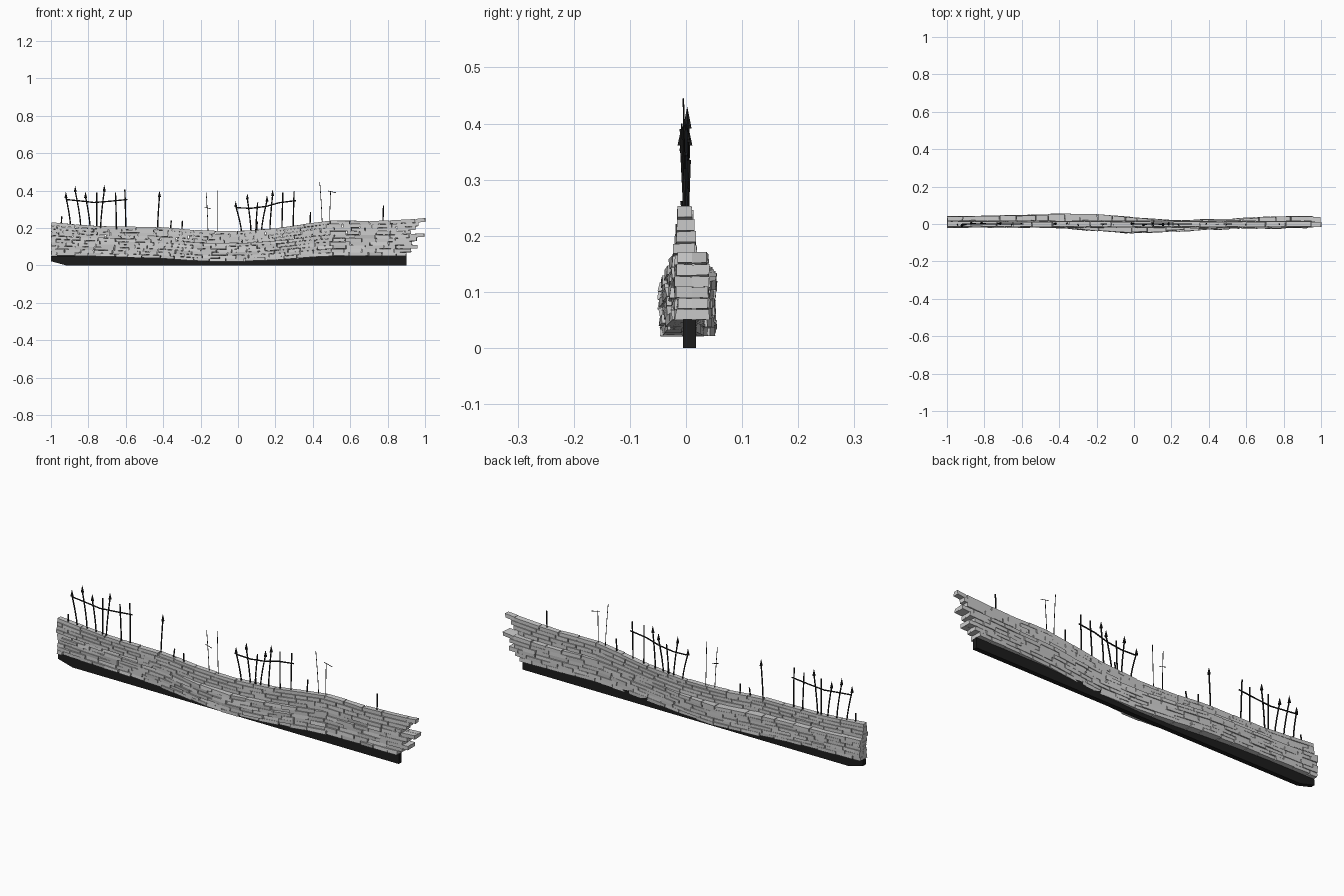
import bpy, bmesh, math, random
from mathutils import Vector

if "Cube" in bpy.data.objects:
    bpy.data.objects.remove(bpy.data.objects["Cube"])
random.seed(4)

dark = bpy.data.materials.new("black_iron")
dark.diffuse_color = (0.012, 0.012, 0.012, 1)
dark.use_nodes = True
dark.node_tree.nodes["Principled BSDF"].inputs["Base Color"].default_value = dark.diffuse_color

# wall profile tables: x, and values along it
XS = [-1, -0.8, -0.6, -0.4, -0.2, 0, 0.2, 0.4, 0.5, 0.7, 0.9, 1]
TOP = [.230, .212, .207, .205, .186, .183, .198, .228, .241, .237, .243, .253]
BOT = [.052, .05, .045, .036, .022, .02, .029, .044, .05, .05, .05, .05]
FRONT = [-.012, -.014, -.013, -.017, -.035, -.047, -.037, -.027, -.023, -.021, -.02, -.016]
BACK = [.04, .042, .045, .053, .05, .034, .018, .022, .026, .036, .041, .038]
COURSES = 10
WIDE = 6
ENDS = [.90, .925, .96, .93, .955, .995, .925, .95, .965, 1.0]


def at(table, x):
    for i in range(len(XS) - 1):
        if x <= XS[i + 1]:
            t = (x - XS[i]) / (XS[i + 1] - XS[i])
            return table[i] + t * (table[i + 1] - table[i])
    return table[-1]


def level(x, f):
    return at(BOT, x) + f * (at(TOP, x) - at(BOT, x))


def finish(bm, name, mat=None):
    bmesh.ops.recalc_face_normals(bm, faces=bm.faces)
    me = bpy.data.meshes.new(name)
    bm.to_mesh(me)
    bm.free()
    ob = bpy.data.objects.new(name, me)
    bpy.context.collection.objects.link(ob)
    if mat:
        me.materials.append(mat)
    return ob


def hexa(bm, pts):
    v = [bm.verts.new(p) for p in pts]
    for f in ((0, 1, 3, 2), (4, 6, 7, 5), (0, 4, 5, 1), (2, 3, 7, 6), (0, 2, 6, 4), (1, 5, 7, 3)):
        bm.faces.new([v[i] for i in f])


def stone(bm, x0, x1, f0, f1, ylo, yhi, outer, rough):
    # outer: -1 roughens the front face, +1 the back face, 0 both
    push = random.uniform(-rough, rough)
    pts = []
    for x in (x0, x1):
        for k, yf in enumerate((ylo, yhi)):
            for f in (f0, f1):
                y = yf(x)
                if outer == 0 or (outer < 0) == (k == 0):
                    y += push + random.uniform(-rough, rough) * 0.5
                pts.append((x + random.uniform(-.002, .002), y, level(x, f) + random.uniform(-.001, .001)))
    hexa(bm, pts)


def course(bm, i, ylo, yhi, outer, length, rough):
    f0, f1 = (i + 0.02) / COURSES, (i + 0.97) / COURSES
    x, end = -0.998, ENDS[i]
    first = True
    while x < end - 0.01:
        n = random.uniform(0.75, 1.3) * length * (0.4 + 0.6 * (i % 2) if first else 1)
        first = False
        x1 = min(x + n, end)
        if end - x1 < 0.03:
            x1 = end
        stone(bm, x, x1 - 0.003 if x1 < end else x1, f0, f1, ylo, yhi, outer, rough)
        x = x1


# lower wall: front and back leaves of rough stones
def mid(x):
    return (at(FRONT, x) + at(BACK, x)) / 2


bm = bmesh.new()
for i in range(WIDE):
    course(bm, i, lambda x: at(FRONT, x), mid, -1, 0.085, 0.005)
    course(bm, i, mid, lambda x: at(BACK, x), 1, 0.085, 0.003)
finish(bm, "lower_wall_stones")

# upper wall: narrow courses, with longer coping slabs on top
bm = bmesh.new()
for i in range(WIDE, COURSES):
    t = (i - WIDE) / 3
    lo, hi = -.021 + .007 * t, .018 - .006 * t
    course(bm, i, lambda x: lo, lambda x: hi, 0, 0.11 if i == COURSES - 1 else 0.085, 0.002)
finish(bm, "upper_wall_stones")

# dark footing with a sloped left end
bm = bmesh.new()
outline = [(-1, .05), (-1, .022), (-.92, 0), (.9, 0), (.9, .052)]
face = bm.faces.new([bm.verts.new((x, -.005, z)) for x, z in outline])
ret = bmesh.ops.extrude_face_region(bm, geom=[face])
for v in ret["geom"]:
    if isinstance(v, bmesh.types.BMVert):
        v.co.y += .023
bm.faces.new([bm.verts.new((x, -.005, z)) for x, z in outline]) if not any(
    all(abs(v.co.y + .005) < 1e-6 for v in f.verts) for f in bm.faces) else None
finish(bm, "footing", dark)


# iron work
def tube(bm, pts, r, sides=6):
    rings = []
    for i, p in enumerate(pts):
        d = (pts[min(i + 1, len(pts) - 1)] - pts[max(i - 1, 0)]).normalized()
        a = d.cross(Vector((0, 1, 0))).normalized()
        b = d.cross(a)
        rings.append([bm.verts.new(p + r * (math.cos(q) * a + math.sin(q) * b))
                      for q in (2 * math.pi * k / sides for k in range(sides))])
    for r0, r1 in zip(rings, rings[1:]):
        for k in range(sides):
            bm.faces.new((r0[k], r0[(k + 1) % sides], r1[(k + 1) % sides], r1[k]))
    bm.faces.new(rings[0])
    bm.faces.new(rings[-1])


def bar(bm, xb, xt, zt, head=False, r=.0035):
    y = random.uniform(-.009, .006)
    zb = at(TOP, xb) - .015
    zs = zt - .03 if head else zt
    pts = []
    for k in range(5):
        t = k / 4
        pts.append(Vector((xb + (xt - xb) * t ** 1.4, y * t, zb + (zs - zb) * t)))
    tube(bm, pts, r)
    if head:
        ring = [bm.verts.new(pts[-1] + Vector((.008 * math.cos(q), .008 * math.sin(q), -.004)))
                for q in (math.pi * k / 3 for k in range(6))]
        tip = bm.verts.new((xt, y, zt))
        bm.faces.new(ring)
        for k in range(6):
            bm.faces.new((ring[k], ring[(k + 1) % 6], tip))


def railing(name, bars, rail):
    bm = bmesh.new()
    for b in bars:
        bar(bm, *b)
    tube(bm, [Vector((x, 0, z)) for x, z in rail], .0035)
    finish(bm, name, dark)


railing("left_railing",
        [(-.895, -.92, .395, True), (-.84, -.87, .425, True), (-.79, -.815, .395, True), (-.755, -.755, .39),
         (-.735, -.715, .43, True), (-.65, -.655, .39), (-.6, -.605, .405)],
        [(-.92, .352), (-.85, .345), (-.77, .336), (-.68, .343), (-.59, .352)])
railing("right_railing",
        [(.02, -.012, .345, True), (.07, .05, .385, True), (.095, .105, .335), (.125, .155, .375, True),
         (.17, .185, .405, True), (.235, .24, .39), (.295, .3, .395)],
        [(-.01, .308), (.07, .305), (.15, .315), (.22, .335), (.31, .346)])

# lone spikes and stubs
bm = bmesh.new()
bar(bm, -.43, -.42, .40, True)
for x, z in ((-.945, .262), (-.36, .24), (-.3, .238), (.1, .235), (.385, .285), (.775, .32)):
    bar(bm, x, x + .003, z)
finish(bm, "lone_spikes", dark)

# thin broken wires with short cross pieces
bm = bmesh.new()
for xb, xt, z in ((-.16, -.17, .39), (-.11, -.11, .40), (.45, .437, .445), (.49, .495, .395)):
    bar(bm, xb, xt, z, False, .0016)
for a, b in (((-.18, .312), (-.145, .302)), ((.48, .398), (.525, .388))):
    tube(bm, [Vector((a[0], 0, a[1])), Vector((b[0], 0, b[1]))], .0016)
finish(bm, "thin_wires", dark)
